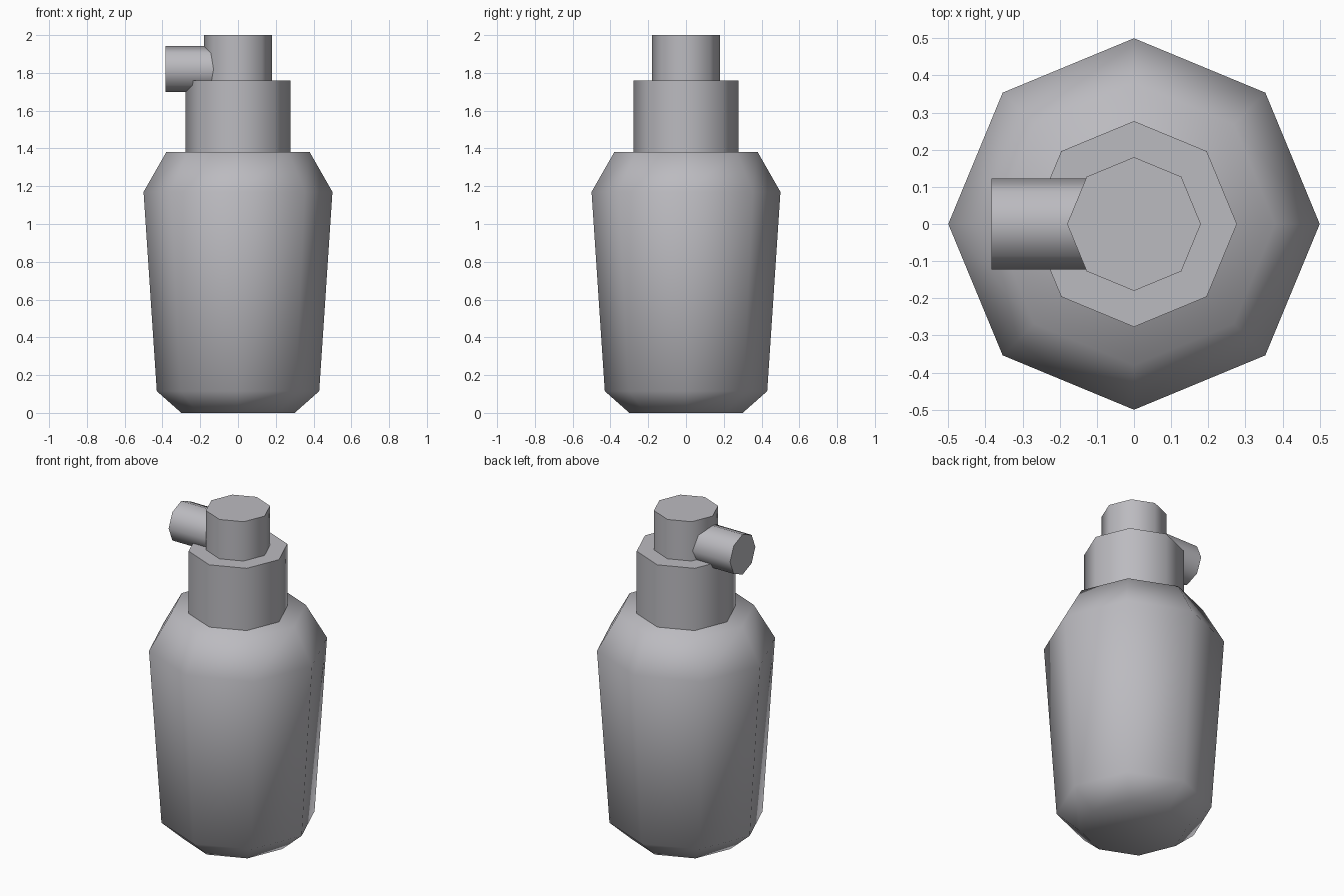
import bpy, bmesh, math
from mathutils import Matrix

SIDES = 8

cube = bpy.data.objects.get("Cube")
if cube:
    bpy.data.objects.remove(cube, do_unlink=True)

grey = bpy.data.materials.new("plain grey")
grey.use_nodes = True
colour = (0.50, 0.495, 0.525, 1)
grey.diffuse_color = colour
grey.node_tree.nodes["Principled BSDF"].inputs["Base Color"].default_value = colour


def lathe(name, profile, matrix=Matrix(), sharp_caps=True):
    """Closed octagonal solid through (radius, height) rings."""
    bm = bmesh.new()
    rings = []
    for r, z in profile:
        angles = [math.tau * i / SIDES for i in range(SIDES)]
        rings.append([bm.verts.new((r * math.cos(a), r * math.sin(a), z)) for a in angles])
    for low, high in zip(rings, rings[1:]):
        for i in range(SIDES):
            j = (i + 1) % SIDES
            bm.faces.new((low[i], low[j], high[j], high[i]))
    bm.faces.new(rings[0][::-1])
    bm.faces.new(rings[-1])
    bm.transform(matrix)
    mesh = bpy.data.meshes.new(name)
    bm.to_mesh(mesh)
    bm.free()
    mesh.materials.append(grey)
    obj = bpy.data.objects.new(name, mesh)
    bpy.context.collection.objects.link(obj)
    bpy.ops.object.select_all(action="DESELECT")
    obj.select_set(True)
    bpy.context.view_layer.objects.active = obj
    if sharp_caps:
        bpy.ops.object.shade_smooth_by_angle(angle=math.radians(60))
    else:
        bpy.ops.object.shade_smooth()
    return obj


# Bottle body, smooth all over
lathe("bottle_body", [(0.30, 0), (0.43, 0.115), (0.50, 1.17), (0.38, 1.38)], sharp_caps=False)

# Collar and pump head
lathe("collar", [(0.277, 1.37), (0.277, 1.76)])
lathe("pump_head", [(0.18, 1.75), (0.18, 2.0)])

# Side spout pointing to the model's right
to_right = Matrix.Translation((0, 0, 1.82)) @ Matrix.Rotation(-math.pi / 2, 4, "Y")
lathe("spout", [(0.122, 0.05), (0.122, 0.383)], to_right)
